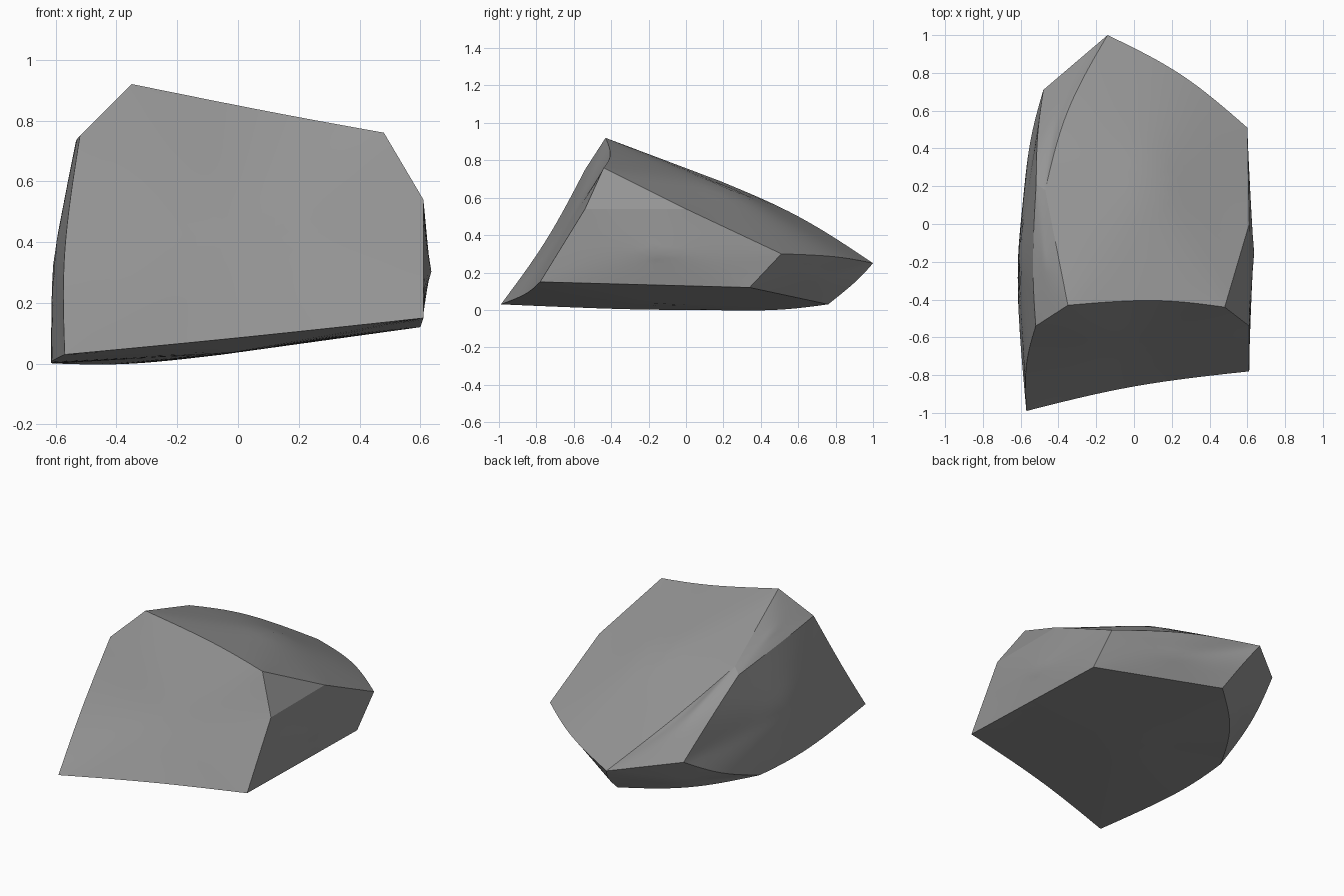
import bpy
import bmesh
from mathutils import Vector

if "Cube" in bpy.data.objects:
    bpy.data.objects.remove(bpy.data.objects["Cube"])

# Corners of the stone
corners = {
    "peak": (-.35, -.43, .92), "shoulder": (.48, -.44, .76),
    "chip_front": (.61, -.54, .54), "chip_back": (.61, 0, .54),
    "side_back": (.60, .51, .30), "tail": (-.14, 1, .25),
    "tail_left": (-.48, .71, .285), "toe_left": (-.57, -.99, .03),
    "toe_right": (.61, -.78, .15), "base_right": (.60, .34, .12),
    "base_back": (-.05, .76, .03), "base_left": (-.59, .10, .0),
    "brow": (-.52, -.54, .75), "ridge": (-.47, .18, .69),
    "ridge_left": (-.518, .21, .66),
}

# Points through which the curved edges pass
bends = {
    ("toe_left", "toe_right"): (0, -.86, .085),
    ("peak", "shoulder"): (.1, -.405, .83),
    ("toe_left", "brow"): (-.57, -.75, .37),
    ("toe_left", "base_left"): (-.615, -.35, .005),
    ("base_left", "base_back"): (-.35, .47, .0),
    ("tail_left", "base_left"): (-.55, .43, .13),
    ("tail", "base_back"): (-.09, .905, .15),
    ("tail", "side_back"): (.25, .79, .285),
    ("ridge", "tail"): (-.35, .6, .5),
    ("ridge_left", "tail_left"): (-.51, .47, .49),
    ("brow", "ridge_left"): (-.535, -.2, .72),
}

# Each broken face: its corners in order, and how far its middle swells
facets = [
    ("toe_left toe_right chip_front shoulder peak brow", -.01),
    ("shoulder chip_back side_back tail ridge peak", .06),
    ("shoulder chip_front chip_back", 0),
    ("chip_front toe_right base_right side_back chip_back", .02),
    ("side_back base_right base_back tail", .01),
    ("tail base_back base_left tail_left", .02),
    ("tail tail_left ridge_left ridge", .01),
    ("peak ridge ridge_left brow", .01),
    ("brow ridge_left tail_left base_left toe_left", .04),
    ("toe_left base_left base_back base_right toe_right", .02),
]

bm = bmesh.new()
vert_crease = bm.verts.layers.float.new("crease_vert")
edge_crease = bm.edges.layers.float.new("crease_edge")
verts = {}
for name, co in corners.items():
    verts[name] = bm.verts.new(co)
    verts[name][vert_crease] = 1

# Control points pushed out so the smoothed edge meets the bend
mids = {}
for (a, b), co in bends.items():
    middle = (verts[a].co + verts[b].co) / 2
    mids[frozenset((a, b))] = bm.verts.new(Vector(co) * 1.5 - middle * .5)

swell = {}
for text, amount in facets:
    names = text.split()
    loop = []
    for a, b in zip(names, names[1:] + names[:1]):
        loop.append(verts[a])
        if frozenset((a, b)) in mids:
            loop.append(mids[frozenset((a, b))])
    swell[bm.faces.new(loop)] = amount
bmesh.ops.recalc_face_normals(bm, faces=bm.faces[:])

# Keep the ridges between faces crisp
for edge in bm.edges:
    edge[edge_crease] = 1
    edge.smooth = False

# Swell each face from its middle
for face, amount in swell.items():
    offset = face.normal * amount * 1.5
    centre = bmesh.ops.poke(bm, faces=[face])["verts"][0]
    centre.co += offset
for face in bm.faces:
    face.smooth = True

mesh = bpy.data.meshes.new("stone")
bm.to_mesh(mesh)
bm.free()
stone = bpy.data.objects.new("stone", mesh)
bpy.context.collection.objects.link(stone)
rounding = stone.modifiers.new("rounding", "SUBSURF")
rounding.levels = rounding.render_levels = 3

# Plain grey
grey = bpy.data.materials.new("stone grey")
grey.use_nodes = True
colour = (.3, .3, .3, 1)
grey.diffuse_color = colour
grey.node_tree.nodes["Principled BSDF"].inputs["Base Color"].default_value = colour
mesh.materials.append(grey)
